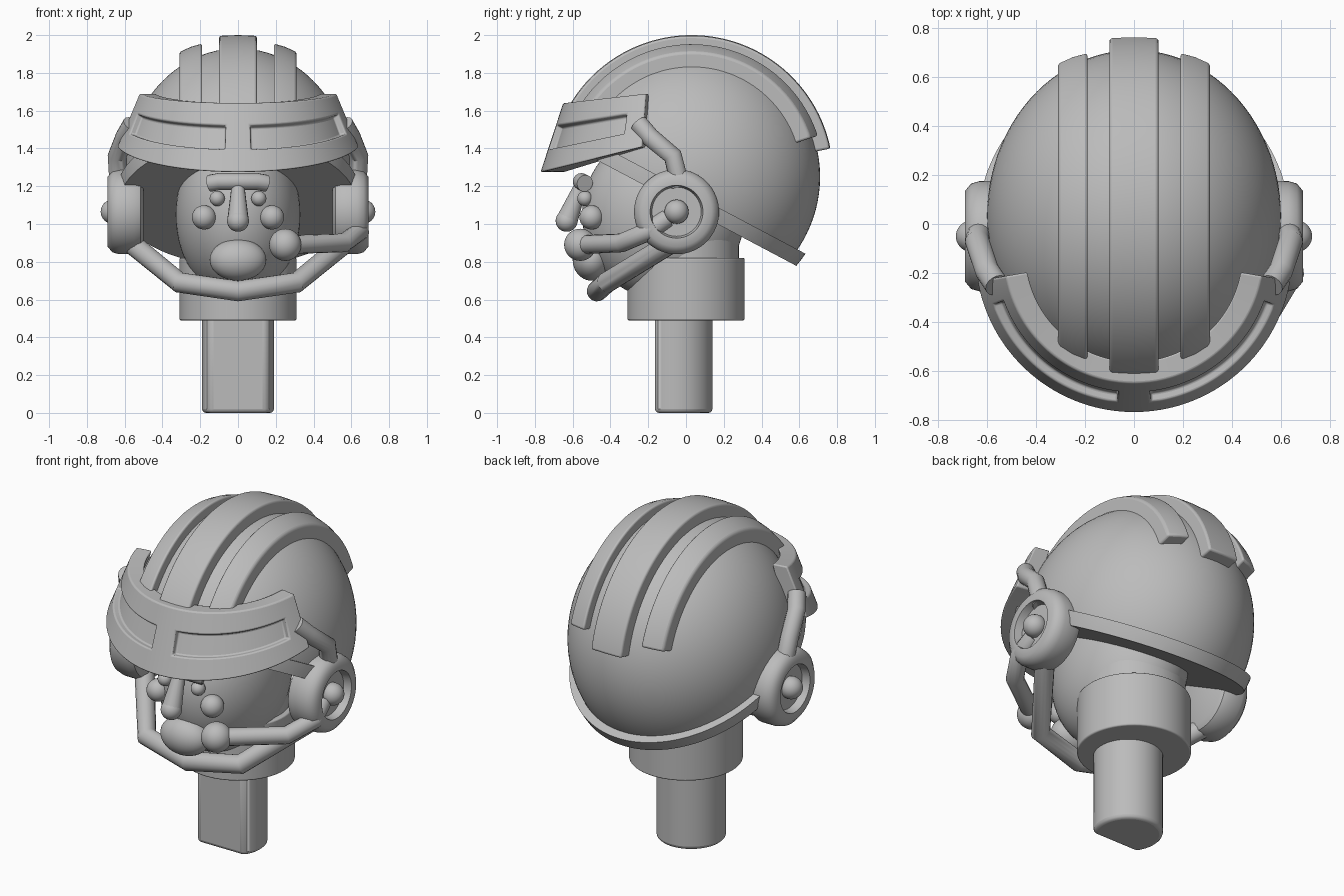
import bpy, bmesh, math
from math import sin, cos, radians, sqrt
from mathutils import Vector, Matrix

cube = bpy.data.objects.get("Cube")
if cube:
    bpy.data.objects.remove(cube, do_unlink=True)

grey = bpy.data.materials.new("plain_grey")
grey.use_nodes = True
grey.diffuse_color = (0.5, 0.5, 0.5, 1)
grey.node_tree.nodes["Principled BSDF"].inputs["Base Color"].default_value = (0.5, 0.5, 0.5, 1)


def finish(name, bm, bevel=0, angle=40):
    bmesh.ops.recalc_face_normals(bm, faces=bm.faces)
    me = bpy.data.meshes.new(name)
    bm.to_mesh(me)
    bm.free()
    me.materials.append(grey)
    me.shade_smooth()
    me.set_sharp_from_angle(angle=radians(angle))
    ob = bpy.data.objects.new(name, me)
    bpy.context.collection.objects.link(ob)
    if bevel:
        mod = ob.modifiers.new("soft_edges", 'BEVEL')
        mod.width, mod.segments, mod.angle_limit = bevel, 3, radians(40)
    return ob


def ball(name, centre, radii, segments=40, cuts=()):
    """Ellipsoid, optionally trimmed by (point, normal) planes; the normal side is removed."""
    bm = bmesh.new()
    bmesh.ops.create_uvsphere(bm, u_segments=segments, v_segments=segments // 2, radius=1)
    bmesh.ops.transform(bm, matrix=Matrix.Translation(centre) @ Matrix.Diagonal((*radii, 1)), verts=bm.verts)
    for point, normal in cuts:
        geom = bm.verts[:] + bm.edges[:] + bm.faces[:]
        cut = bmesh.ops.bisect_plane(bm, geom=geom, plane_co=point, plane_no=normal, clear_outer=True)
        rim = [e for e in cut["geom_cut"] if isinstance(e, bmesh.types.BMEdge)]
        bmesh.ops.edgeloop_fill(bm, edges=rim)
    return finish(name, bm)


def loft(rings):
    """Join rings of points into a closed tube with capped ends."""
    bm = bmesh.new()
    rows = [[bm.verts.new(p) for p in ring] for ring in rings]
    n = len(rows[0])
    for a, b in zip(rows, rows[1:]):
        for i in range(n):
            j = (i + 1) % n
            bm.faces.new((a[i], a[j], b[j], b[i]))
    bm.faces.new(rows[0])
    bm.faces.new(rows[-1])
    return bm


def tube(name, points, radii):
    curve = bpy.data.curves.new(name, 'CURVE')
    curve.dimensions = '3D'
    curve.bevel_depth, curve.bevel_resolution, curve.use_fill_caps = 1, 6, True
    spline = curve.splines.new('POLY')
    spline.points.add(len(points) - 1)
    for sp, p, r in zip(spline.points, points, radii):
        sp.co, sp.radius = (*p, 1), r
    temp = bpy.data.objects.new(name + "_path", curve)
    bpy.context.collection.objects.link(temp)
    bpy.context.view_layer.update()
    me = bpy.data.meshes.new_from_object(temp.evaluated_get(bpy.context.evaluated_depsgraph_get()))
    bm = bmesh.new()
    bm.from_mesh(me)
    bpy.data.objects.remove(temp)
    bpy.data.meshes.remove(me)
    return finish(name, bm)


def lathe(name, profile, matrix, bevel=0, steps=64):
    """Turn a profile of (radius, height) about the local z axis."""
    rings = [[matrix @ Vector((r * cos(math.tau * i / steps), r * sin(math.tau * i / steps), h))
              for i in range(steps)] for r, h in profile]
    return finish(name, loft(rings), bevel)


# Peg with a flat front, and collar
chord = math.asin(0.115 / 0.19)
start, sweep = -chord, math.pi + 2 * chord
rings = [[(0.19 * cos(start + sweep * i / 40), -0.05 + 0.19 * sin(start + sweep * i / 40), z)
          for i in range(41)] for z in (0, 0.55)]
finish("peg", loft(rings), 0.025)
lathe("collar", [(0.31, 0.49), (0.31, 0.82)], Matrix.Identity(4), 0.008)
lathe("neck", [(0.28, 0.75), (0.28, 1.1)], Matrix.Identity(4))

# Head and face
ball("head", (0, -0.12, 1.05), (0.33, 0.43, 0.45), 64)
ball("mouth", (0, -0.5, 0.81), (0.15, 0.1, 0.11))
tube("nose", [(0, -0.55, 1.22), (0, -0.63, 1.02)], [0.032, 0.057])
ball("nose_tip", (0, -0.632, 1.017), (0.058, 0.058, 0.058))
tube("brow", [(-0.15, -0.535, 1.215), (-0.1, -0.555, 1.225), (0.1, -0.555, 1.225), (0.15, -0.535, 1.215)], [0.045] * 4)

# Helmet dome, trimmed by a plane that drops toward the back
CENTRE = Vector((0, 0.03, 1.25))
slope = Vector((0, 0.53, 1)).normalized()
low, high = Vector((0, 0.6, 0.77)), Vector((0, 0.6, 0.86))
DOME = Vector((0.6, 0.68, 0.68))
ball("helmet_dome", CENTRE, DOME, 96, [(low + slope * 0.01, -slope)])
ball("helmet_rim", CENTRE, DOME * 1.07, 96, [(low, -slope), (high, slope)])


# Raised ridges running front to back over the dome
def ridge(name, xs, radii, back, front):
    rings = []
    for i in range(61):
        a = radians(back + (front - back) * i / 60)
        section = list(zip(xs, radii)) + [(xs[-1], 0.5), (xs[0], 0.5)]
        rings.append([(x, CENTRE.y + r * cos(a), CENTRE.z + r * sin(a)) for x, r in section])
    finish(name, loft(rings), 0.012)


ridge("centre_ridge", (-0.1, 0, 0.1), (0.746, 0.75, 0.746), 11.5, 158)
for side, label in ((1, "left"), (-1, "right")):
    xs = [side * x for x in (0.19, 0.25, 0.31)]
    ridge(label + "_ridge", xs, (0.705, 0.688, 0.66), 18, 155)

# Wrapped visor with two sunken windows
columns = sorted({-6.5, 6.5, *range(-80, -9, 2), *range(10, 81, 2), -3, 0, 3})
heights = (0, 0.33, 0.68, 1)


def visor_ring(deg):
    t = radians(deg)
    rise = 1 - cos(t)
    bottom, top = 1.275 + 0.16 * rise, 1.64 + 0.06 * rise
    section = [(0.65 - 0.12 * v, bottom + (top - bottom) * v) for v in heights]
    section += [(0.44, top), (0.52, bottom)]
    return [(r * sin(t), -0.12 - r * cos(t), z) for r, z in section]


bm = loft([visor_ring(d) for d in columns])
bmesh.ops.recalc_face_normals(bm, faces=bm.faces)
bm.faces.ensure_lookup_table()
for side in (1, -1):
    window = [bm.faces[k * 6 + 1] for k, (a, b) in enumerate(zip(columns, columns[1:]))
              if 6 < side * (a + b) / 2 < 70]
    bmesh.ops.inset_region(bm, faces=window, thickness=0.005, depth=-0.035, use_even_offset=True)
    bm.faces.ensure_lookup_table()
finish("visor", bm, 0.008)

# Parts repeated on both sides
for side, label in ((1, "left"), (-1, "right")):
    ball(label + "_eye", (side * 0.11, -0.535, 1.135), (0.04, 0.04, 0.04))
    ball(label + "_cheek", (side * 0.18, -0.5, 1.035), (0.064, 0.064, 0.064))
    # Ear cup with a sunken face and a knob
    turn = Matrix.Translation((0, -0.05, 1.065)) @ Matrix.Rotation(side * math.pi / 2, 4, 'Y')
    cup = [(0.18, 0.5), (0.21, 0.515), (0.225, 0.55), (0.225, 0.63), (0.215, 0.665), (0.185, 0.69),
           (0.14, 0.69), (0.13, 0.645)]
    lathe(label + "_ear_cup", cup, turn)
    ball(label + "_knob", (side * 0.663, -0.05, 1.065), (0.064, 0.064, 0.064))
    arm = [(0.56, -0.25, 1.53), (0.6, -0.19, 1.46), (0.64, -0.07, 1.36), (0.63, -0.03, 1.2)]
    tube(label + "_visor_arm", [(side * x, y, z) for x, y, z in arm], [0.05] * 4)

# Chin strap and microphone
strap = [(0.58, -0.06, 0.91), (0.31, -0.42, 0.69), (0, -0.47, 0.645)]
strap += [(-x, y, z) for x, y, z in strap[-2::-1]]
tube("chin_strap", strap, [0.055] * 5)
tube("microphone_arm", [(0.25, -0.56, 0.89), (0.56, -0.34, 0.9), (0.645, -0.2, 0.96), (0.63, -0.1, 1.03)], [0.05] * 4)
ball("microphone", (0.25, -0.56, 0.89), (0.085, 0.085, 0.085))
